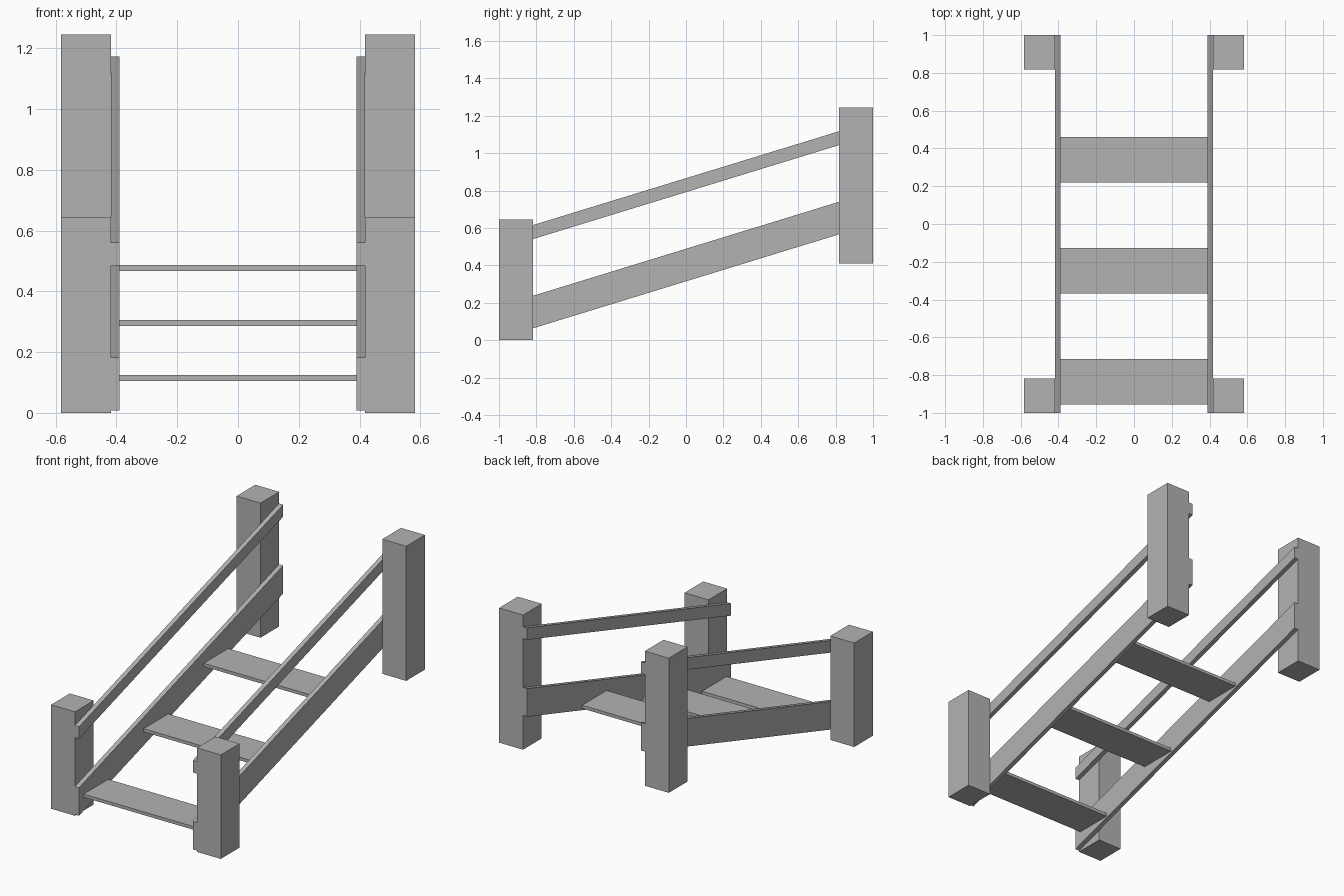
import bpy
import bmesh

cube = bpy.data.objects.get("Cube")
if cube:
    bpy.data.objects.remove(cube, do_unlink=True)

GREY = (0.45, 0.45, 0.45, 1)
grey = bpy.data.materials.new("plain grey")
grey.use_nodes = True
grey.diffuse_color = GREY
grey.node_tree.nodes["Principled BSDF"].inputs["Base Color"].default_value = GREY


def beam(name, x, y, z_front, z_back):
    """Straight bar between two y positions, with upright end faces."""
    bm = bmesh.new()
    ends = []
    for yy, (low, high) in zip(y, (z_front, z_back)):
        corners = ((x[0], low), (x[1], low), (x[1], high), (x[0], high))
        ends.append([bm.verts.new((xx, yy, zz)) for xx, zz in corners])
    for ring in ends:
        bm.faces.new(ring)
    for i in range(4):
        j = (i + 1) % 4
        bm.faces.new((ends[0][i], ends[0][j], ends[1][j], ends[1][i]))
    bmesh.ops.recalc_face_normals(bm, faces=bm.faces)
    mesh = bpy.data.meshes.new(name)
    bm.to_mesh(mesh)
    bm.free()
    mesh.materials.append(grey)
    obj = bpy.data.objects.new(name, mesh)
    bpy.context.collection.objects.link(obj)


INNER, OUTER, POST = 0.39, 0.418, 0.582

for side, s in (("left", 1), ("right", -1)):
    post_x = (s * OUTER, s * POST)
    rail_x = (s * INNER, s * OUTER)
    # Square posts
    beam(side + "_front_post", post_x, (-1, -0.817), (0, 0.645), (0, 0.645))
    beam(side + "_back_post", post_x, (0.817, 1), (0.41, 1.245), (0.41, 1.245))
    # Sloping stringer and handrail
    beam(side + "_stringer", rail_x, (-1, 1), (0.008, 0.182), (0.622, 0.796))
    beam(side + "_handrail", rail_x, (-1, 1), (0.485, 0.56), (1.099, 1.173))

# Flat treads between the stringers
for i in range(3):
    front = -0.955 + 0.588 * i
    z = 0.105 + 0.181 * i
    span = (z, z + 0.02)
    beam(f"tread_{i + 1}", (-INNER, INNER), (front, front + 0.24), span, span)
